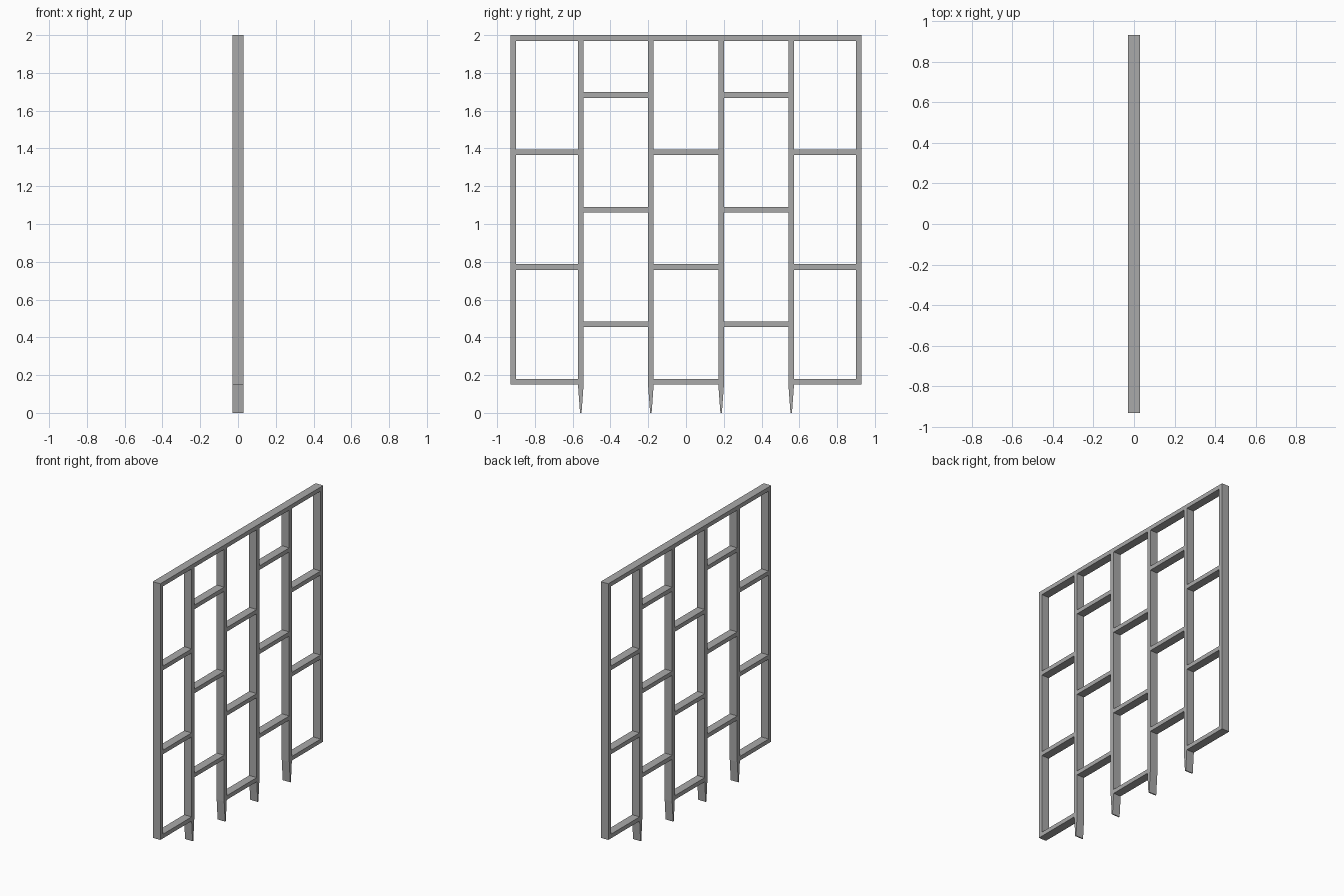
import bpy
import bmesh

cube = bpy.data.objects.get("Cube")
if cube:
    bpy.data.objects.remove(cube, do_unlink=True)

grey = bpy.data.materials.new("plain grey")
grey.use_nodes = True
COLOUR = (0.4, 0.4, 0.4, 1)
grey.diffuse_color = COLOUR
grey.node_tree.nodes["Principled BSDF"].inputs["Base Color"].default_value = COLOUR

DEPTH = 0.06      # slat depth along x
BAR = 0.03        # thickness of posts and rails
HEIGHT = 2.0
BASE = 0.15       # underside of the frame
HALF = 0.93       # half the frame width


def bar(name, y0, y1, z0, z1, tip=None):
    """Box between the given limits; tip narrows its lower end."""
    bm = bmesh.new()
    bmesh.ops.create_cube(bm, size=1)
    mid, width = (y0 + y1) / 2, y1 - y0
    for v in bm.verts:
        w = tip if tip and v.co.z < 0 else width
        v.co = (v.co.x * DEPTH, mid + v.co.y * w, z0 if v.co.z < 0 else z1)
    mesh = bpy.data.meshes.new(name)
    bm.to_mesh(mesh)
    bm.free()
    mesh.materials.append(grey)
    obj = bpy.data.objects.new(name, mesh)
    bpy.context.collection.objects.link(obj)


# Top rail across the whole frame
bar("top_rail", -HALF, HALF, HEIGHT - BAR, HEIGHT)

# Upright posts, the four inner ones on tapered feet
edge = HALF - BAR / 2
posts = [-edge, -0.557, -0.186, 0.186, 0.557, edge]
for i, y in enumerate(posts):
    bar(f"post_{i + 1}", y - BAR / 2, y + BAR / 2, BASE, HEIGHT - BAR)
    if 0 < i < len(posts) - 1:
        bar(f"foot_{i}", y - BAR / 2, y + BAR / 2, 0, BASE, tip=0.008)

# Cross rails, staggered by half a step in every second bay
STEP = 0.607
for bay, (a, b) in enumerate(zip(posts, posts[1:])):
    start = BASE + (STEP / 2 if bay % 2 else 0)
    for k in range(3):
        z = start + k * STEP
        bar(f"cross_rail_{bay + 1}_{k + 1}", a + BAR / 2, b - BAR / 2, z, z + BAR)
